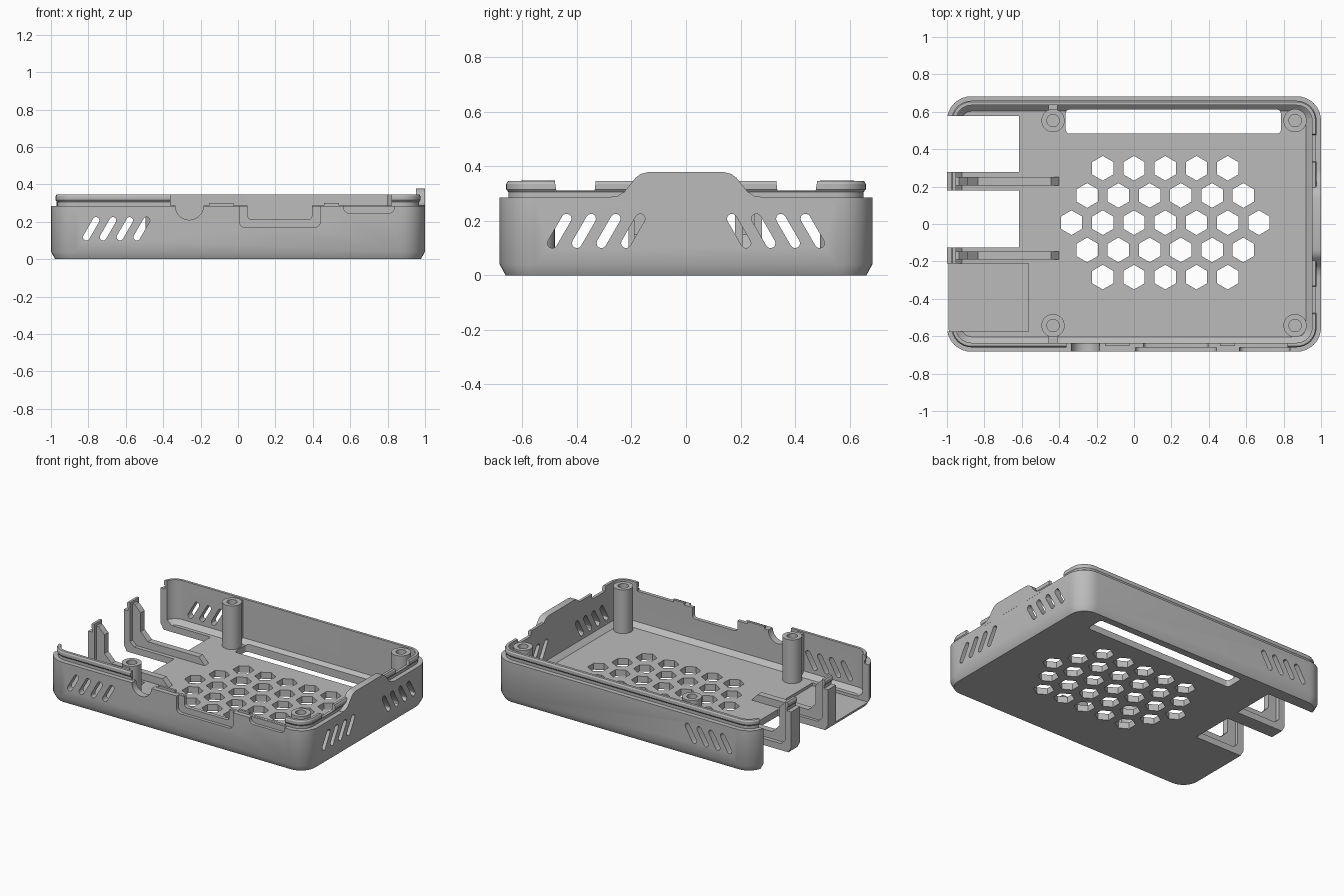
import bpy, bmesh, math

if "Cube" in bpy.data.objects:
    bpy.data.objects.remove(bpy.data.objects["Cube"], do_unlink=True)

grey = bpy.data.materials.new("plain_grey")
grey.use_nodes = True
COLOUR = (0.5, 0.5, 0.5, 1)
grey.diffuse_color = COLOUR
grey.node_tree.nodes["Principled BSDF"].inputs["Base Color"].default_value = COLOUR

HX, HY = 1.0, 0.683          # half length and half width of the tray
WALL, FLOOR = 0.048, 0.045   # wall and floor thickness
RIM, LIP = 0.285, 0.345      # outer wall top and lip top


def build(name, solids):
    """Make one object from closed solids, each a stack of point loops."""
    bm = bmesh.new()
    for loops in solids:
        rings = [[bm.verts.new(p) for p in loop] for loop in loops]
        n = len(rings[0])
        for a, b in zip(rings, rings[1:]):
            for i in range(n):
                j = (i + 1) % n
                bm.faces.new((a[i], a[j], b[j], b[i]))
        bm.faces.new(rings[0][::-1])
        bm.faces.new(rings[-1])
    bmesh.ops.recalc_face_normals(bm, faces=bm.faces)
    mesh = bpy.data.meshes.new(name)
    bm.to_mesh(mesh)
    bm.free()
    mesh.materials.append(grey)
    ob = bpy.data.objects.new(name, mesh)
    bpy.context.collection.objects.link(ob)
    return ob


def prism(points, axis, lo, hi):
    """Extrude a 2D outline along one axis."""
    place = {"x": lambda a, b, t: (t, a, b),
             "y": lambda a, b, t: (a, t, b),
             "z": lambda a, b, t: (a, b, t)}[axis]
    return [[place(a, b, t) for a, b in points] for t in (lo, hi)]


def rect(a0, a1, b0, b1):
    return [(a0, b0), (a1, b0), (a1, b1), (a0, b1)]


def box(x0, x1, y0, y1, z0, z1):
    return prism(rect(x0, x1, y0, y1), "z", z0, z1)


def arc(cx, cy, r, start, end, steps):
    angles = [math.radians(start + (end - start) * i / steps) for i in range(steps + 1)]
    return [(cx + r * math.cos(t), cy + r * math.sin(t)) for t in angles]


def rounded(a0, a1, b0, b1, r, steps=8):
    corners = [(a1 - r, b1 - r), (a0 + r, b1 - r), (a0 + r, b0 + r), (a1 - r, b0 + r)]
    return [p for i, (a, b) in enumerate(corners)
            for p in arc(a, b, r, 90 * i, 90 * i + 90, steps)]


def slot(centre, lean):
    """Slanted vent slot with round ends."""
    dx, dz, r = 0.026 * lean, 0.045, 0.018
    tilt = math.degrees(math.atan2(dz, dx)) - 90
    return (arc(centre + dx, 0.1625 + dz, r, tilt, tilt + 180, 6)
            + arc(centre - dx, 0.1625 - dz, r, tilt + 180, tilt + 360, 6))


def cut(target, solids):
    """Subtract a set of separate solids from the target."""
    cutter = build("cutter", solids)
    cutter.hide_render = True
    mod = target.modifiers.new("cut", "BOOLEAN")
    mod.operation, mod.solver, mod.object = "DIFFERENCE", "EXACT", cutter
    deps = bpy.context.evaluated_depsgraph_get()
    mesh = bpy.data.meshes.new_from_object(target.evaluated_get(deps))
    target.modifiers.clear()
    target.data = mesh
    bpy.data.objects.remove(cutter, do_unlink=True)


def finish(ob):
    bpy.ops.object.select_all(action="DESELECT")
    ob.select_set(True)
    bpy.context.view_layer.objects.active = ob
    bpy.ops.object.shade_smooth_by_angle(angle=math.radians(30))


# Tray: outer skin, beaded lip, inner skin and floor, as (inset, height)
section = [(0.022, 0), (0, 0.04), (0, RIM), (0.032, RIM), (0.032, 0.305),
           (0.024, 0.315), (0.024, 0.335), (0.03, LIP), (WALL, LIP),
           (WALL, 0.075), (0.08, FLOOR)]
rings = [[(x, y, z) for x, y in rounded(i - HX, HX - i, i - HY, HY - i, 0.13 - i)]
         for i, z in section]
tray = build("tray", [rings])

# Hexagon vents in the floor
hexes = []
for row in range(-2, 3):
    count = 7 - abs(row)
    for k in range(count):
        cx = 0.167 + (k - (count - 1) / 2) * 0.167
        hexes.append(prism(arc(cx, 0.007 + row * 0.1455, 0.066, 30, 330, 5), "z", -0.1, 0.2))
cut(tray, hexes)

# Long floor slot at the back
cut(tray, [prism(rounded(-0.365, 0.785, 0.483, 0.612, 0.02, 4), "z", -0.1, 0.07)])

# Port openings in the left end, two through the floor and one recessed
cut(tray, [box(-1.2, -0.615, 0.278, 0.578, -0.1, 0.5),
           box(-1.2, -0.615, -0.125, 0.18, -0.1, 0.5),
           box(-1.2, -0.565, -0.575, -0.21, 0.025, 0.5)])

# Slanted vents through front and back, and in the right end
cut(tray, [prism(slot(-0.785 + 0.09 * k, 1), "y", -0.8, 0.8) for k in range(4)])
cut(tray, [prism(slot(s * (-0.464 + 0.09 * k), s), "x", 0.9, 1.1)
           for s in (1, -1) for k in range(4)])

# Lip gaps along the front, leaving two small catches
cut(tray, [box(a, b, -0.8, -0.6, z, 0.5) for a, b, z in
           ((-0.36, -0.155, RIM + 0.001), (-0.155, -0.025, 0.3),
            (-0.025, 0.46, RIM + 0.001), (0.46, 0.54, 0.3),
            (0.54, 0.82, RIM + 0.001))][::2])
cut(tray, [box(a, b, -0.8, -0.6, 0.301, 0.5) for a, b in ((-0.16, -0.02), (0.455, 0.545))])

# Lip dips in the right end
cut(tray, [prism([(s * 0.335, 0.31), (s * 0.475, 0.31), (s * 0.49, 0.4), (s * 0.325, 0.4)],
                 "x", 0.9, 1.1) for s in (1, -1)])

# Front sockets: round notch, stepped wide port, shallow port
notch = [(-0.185, 0.4), (-0.335, 0.4)] + arc(-0.26, 0.285, 0.075, 180, 360, 14)
cut(tray, [prism(notch, "y", -0.8, -0.6),
           prism(rounded(0.052, 0.395, 0.212, 0.5, 0.02, 4), "y", -0.8, -0.6)])
cut(tray, [prism(rounded(0.008, 0.44, 0.17, 0.5, 0.03, 4), "y", -0.8, -HY + 0.022),
           prism(rounded(0.565, 0.835, 0.245, 0.5, 0.03, 4), "y", -0.8, -HY + 0.022)])
finish(tray)

# Raised tab on the right end
half = [(0.28, 0.27), (0.28, 0.287), (0.25, 0.291), (0.225, 0.307),
        (0.185, 0.357), (0.167, 0.371), (0.14, 0.378)]
finish(build("end_tab", [prism(half + [(-y, z) for y, z in half[::-1]],
                               "x", HX - WALL, HX + 0.0005)]))

# Hollow screw posts
for name, px, py in (("left_front", -0.433, -0.543), ("left_back", -0.433, 0.553),
                     ("right_front", 0.861, -0.543), ("right_back", 0.861, 0.553)):
    loops = [[(x, y, z) for x, y in arc(px, py, r, 0, 348.75, 31)]
             for r, z in ((0.062, 0.03), (0.062, 0.347), (0.033, 0.347), (0.033, 0.08))]
    finish(build(name + "_screw_post", [loops]))
    if px < 0:
        s = math.copysign(1, py)
        lo, hi = sorted((s * 0.6, s * 0.645))
        build(name + "_post_rib", [box(px - 0.025, px + 0.025, lo, hi, 0.04, 0.335)])

# Braces behind the two pillars between the ports
brace = [(-0.97, 0.02), (-0.4, 0.02), (-0.4, FLOOR), (-0.445, 0.095), (-0.835, 0.095),
         (-0.89, 0.15), (-0.89, 0.28), (-0.935, 0.325), (-0.97, 0.325)]
for name, cy in (("back", 0.229), ("front", -0.168)):
    build(name + "_port_brace", [prism(brace, "y", cy - 0.022, cy + 0.022)])
